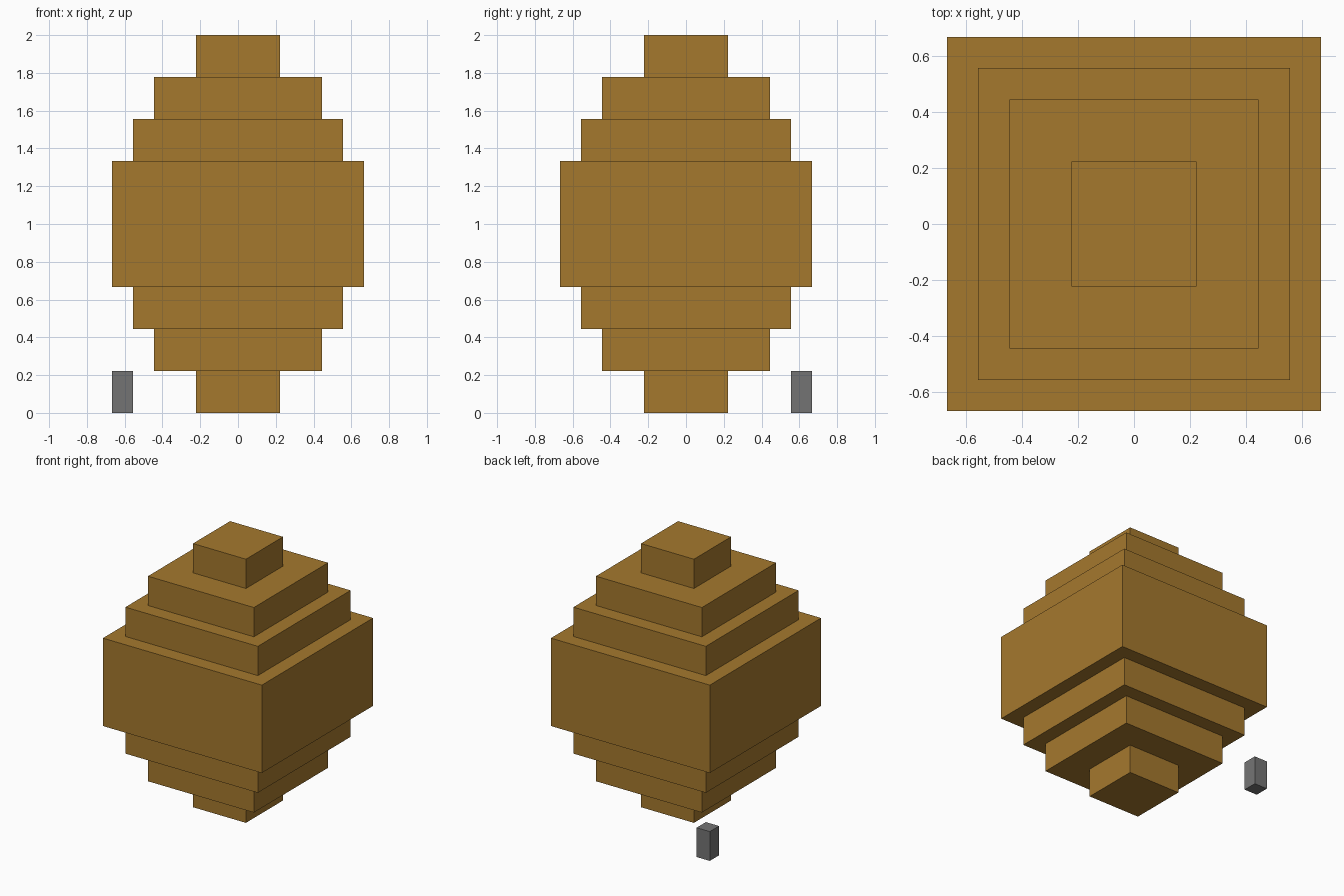
import bpy

cube = bpy.data.objects.get("Cube")
if cube:
    bpy.data.objects.remove(cube, do_unlink=True)

U = 1 / 9  # grid unit that all blocks snap to


def make_material(name, color):
    mat = bpy.data.materials.new(name)
    mat.use_nodes = True
    mat.diffuse_color = color
    mat.node_tree.nodes["Principled BSDF"].inputs["Base Color"].default_value = color
    return mat


def make_block(name, center, size, mat):
    """Cuboid given by its centre and size in grid units."""
    bpy.ops.mesh.primitive_cube_add(size=1, location=[c * U for c in center])
    obj = bpy.context.object
    obj.name = name
    obj.scale = [s * U for s in size]
    bpy.ops.object.transform_apply(location=False, rotation=False, scale=True)
    obj.data.materials.append(mat)
    return obj


ochre = make_material("ochre_brown", (0.376, 0.19, 0.027, 1))
grey = make_material("mid_grey", (0.175, 0.175, 0.175, 1))

# Stepped body: wide middle block with tiers mirrored above and below
MIDDLE = 9
make_block("middle_block", (0, 0, MIDDLE), (12, 12, 6), ochre)
for name, width, offset in (("wide", 10, 4), ("medium", 8, 6), ("narrow", 4, 8)):
    for side, sign in (("upper", 1), ("lower", -1)):
        make_block(f"{side}_{name}_tier", (0, 0, MIDDLE + sign * offset),
                   (width, width, 2), ochre)

# Small separate post standing at the back right corner
make_block("small_post", (-5.5, 5.5, 1), (1, 1, 2), grey)
